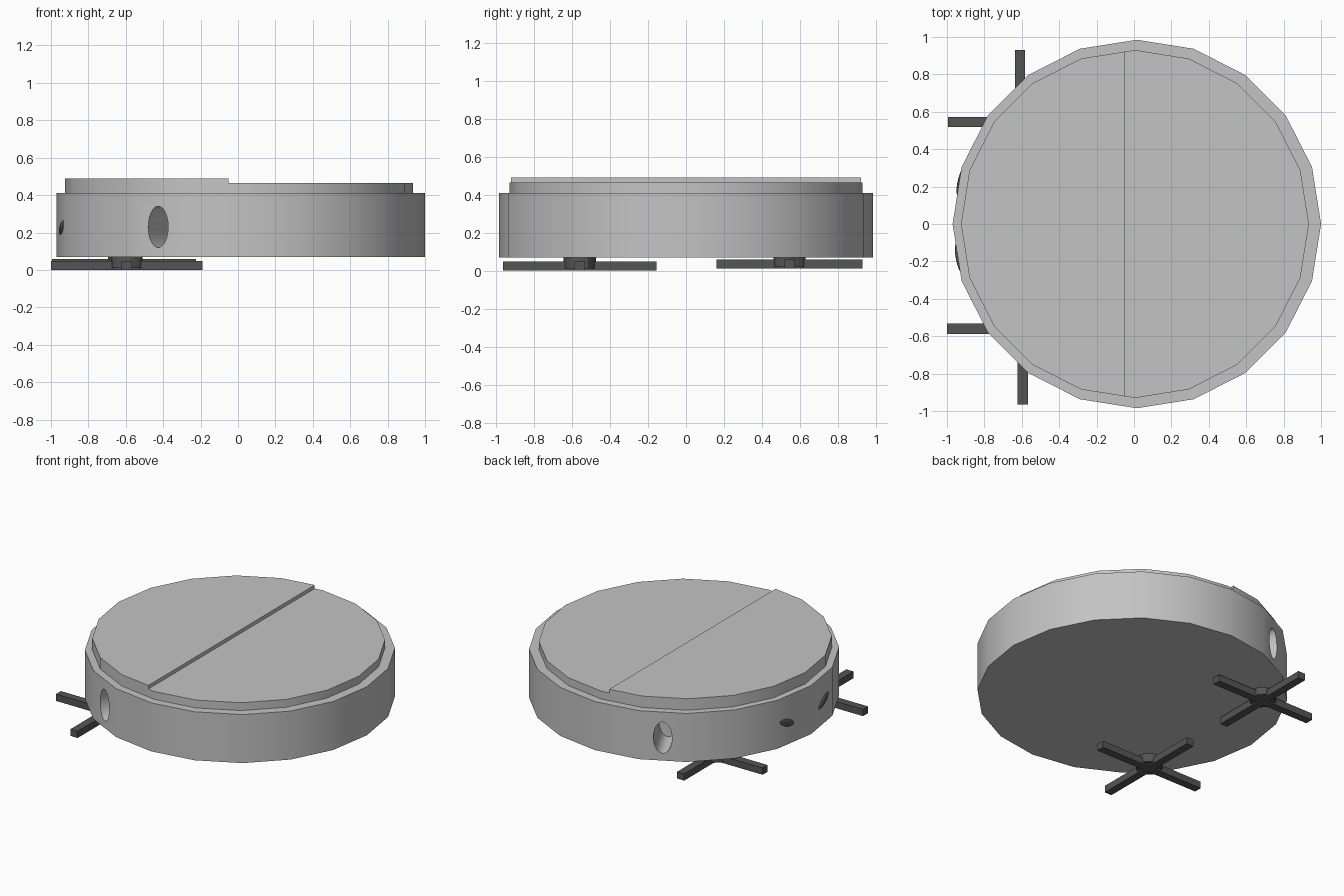
import bpy, bmesh, math
from mathutils import Matrix, Vector

cube = bpy.data.objects.get("Cube")
if cube:
    bpy.data.objects.remove(cube, do_unlink=True)


def material(name, value):
    m = bpy.data.materials.new(name)
    m.use_nodes = True
    col = (value, value, value, 1)
    m.diffuse_color = col
    m.node_tree.nodes["Principled BSDF"].inputs["Base Color"].default_value = col
    return m


GREY = material("light grey", 0.55)
DARK = material("dark grey", 0.09)


def finish(bm, name, mat):
    bmesh.ops.recalc_face_normals(bm, faces=bm.faces)
    me = bpy.data.meshes.new(name)
    bm.to_mesh(me)
    bm.free()
    me.materials.append(mat)
    ob = bpy.data.objects.new(name, me)
    bpy.context.collection.objects.link(ob)
    return ob


def activate(ob):
    bpy.ops.object.select_all(action="DESELECT")
    ob.select_set(True)
    bpy.context.view_layer.objects.active = ob


def smooth(ob):
    activate(ob)
    bpy.ops.object.shade_smooth_by_angle(angle=math.radians(30))


def disc(bm, x, y, radius, z0, z1, sides=20, cut_x=None):
    """Upright prism with a corner on the x axis, optionally kept only left of cut_x."""
    ring = [bm.verts.new((x + radius * math.cos(i * math.tau / sides),
                          y + radius * math.sin(i * math.tau / sides), z0))
            for i in range(sides)]
    face = bm.faces.new(ring)
    if cut_x is not None:
        bmesh.ops.bisect_plane(bm, geom=bm.verts[:] + bm.edges[:] + bm.faces[:],
                               plane_co=(cut_x, 0, 0), plane_no=(1, 0, 0), clear_outer=True)
        face = bm.faces[:][0]
    out = bmesh.ops.extrude_face_region(bm, geom=[face], use_keep_orig=True)
    top = [v for v in out["geom"] if isinstance(v, bmesh.types.BMVert)]
    bmesh.ops.translate(bm, verts=top, vec=(0, 0, z1 - z0))


# Main body: twenty-sided drum
bm = bmesh.new()
disc(bm, 0.015, 0, 0.985, 0.07, 0.41)
body = finish(bm, "body", GREY)

# Two oval ports sunk into the sides of the body
for side in (1, -1):
    a = side * math.radians(117)
    direction = Vector((math.cos(a), math.sin(a), 0))
    bm = bmesh.new()
    bmesh.ops.create_cone(bm, cap_ends=True, segments=32, radius1=1, radius2=1, depth=0.5)
    # local x is the height, y the width, z the radial axis
    bmesh.ops.transform(bm, verts=bm.verts, matrix=(
        Matrix.Translation(Vector((0.015, 0, 0.23)) + direction * 0.97)
        @ Matrix.Rotation(a, 4, "Z") @ Matrix.Rotation(math.pi / 2, 4, "Y")
        @ Matrix.Diagonal((0.11, 0.06, 1, 1))))
    cutter = finish(bm, "port_cutter", GREY)
    cutter.hide_render = True
    mod = body.modifiers.new("port", "BOOLEAN")
    mod.operation = "DIFFERENCE"
    mod.solver = "EXACT"
    mod.object = cutter
    activate(body)
    bpy.ops.object.modifier_apply(modifier=mod.name)
    bpy.data.objects.remove(cutter, do_unlink=True)
smooth(body)

# Lid: low disc, with a raised half on the -x side
bm = bmesh.new()
disc(bm, 0.005, 0, 0.93, 0.41, 0.465)
smooth(finish(bm, "lid_low", GREY))
bm = bmesh.new()
disc(bm, 0.005, 0, 0.93, 0.41, 0.49, cut_x=-0.05)
smooth(finish(bm, "lid_raised", GREY))

# Slanted oval sensors on the -x side
for name, deg, tilt in (("sensor_back", 166, 22), ("sensor_front", 191, -22)):
    a = math.radians(deg)
    bm = bmesh.new()
    bmesh.ops.create_uvsphere(bm, u_segments=24, v_segments=12, radius=1)
    bmesh.ops.transform(bm, verts=bm.verts, matrix=(
        Matrix.Translation((0.015 + 0.965 * math.cos(a), 0.965 * math.sin(a), 0.23))
        @ Matrix.Rotation(math.pi, 4, "Z") @ Matrix.Rotation(a - math.pi, 4, "Z")
        @ Matrix.Rotation(math.radians(-tilt), 4, "X")
        @ Matrix.Diagonal((0.02, 0.09, 0.03, 1))))
    smooth(finish(bm, name, DARK))

# Two four-armed sweeping brushes under the body
for name, x, y, z, half in (("front_brush", -0.595, -0.56, 0.0, 0.405),
                            ("back_brush", -0.61, 0.545, 0.01, 0.385)):
    bm = bmesh.new()
    for sx, sy in ((half * 2, 0.055), (0.055, half * 2)):
        bmesh.ops.create_cube(bm, size=1, matrix=(
            Matrix.Translation((x, y, z + 0.025)) @ Matrix.Diagonal((sx, sy, 0.045, 1))))
    for v in bm.verts:
        if v.co.z < z + 0.02:
            v.co.z = z
    finish(bm, name, DARK)
    bm = bmesh.new()
    disc(bm, x, y, 0.085, z + 0.01, 0.08, sides=12)
    smooth(finish(bm, name + "_hub", DARK))
